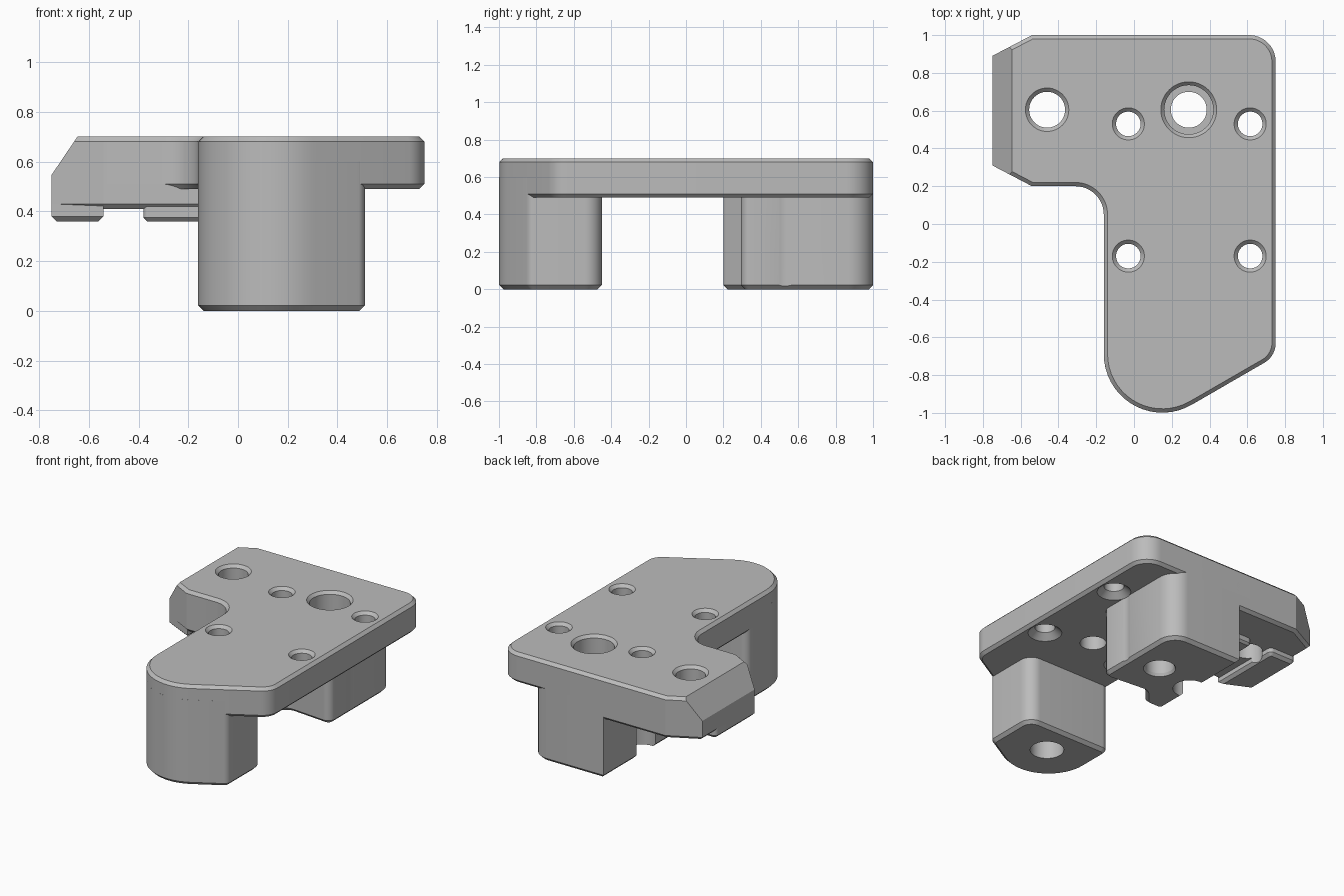
import bpy, bmesh, math
from mathutils import Vector

if "Cube" in bpy.data.objects:
    bpy.data.objects.remove(bpy.data.objects["Cube"])

grey = bpy.data.materials.new("plain_grey")
grey.use_nodes = True
grey.diffuse_color = (0.5, 0.5, 0.5, 1)
grey.node_tree.nodes["Principled BSDF"].inputs["Base Color"].default_value = (0.5, 0.5, 0.5, 1)


def add_object(name, bm):
    bmesh.ops.recalc_face_normals(bm, faces=bm.faces)
    mesh = bpy.data.meshes.new(name)
    bm.to_mesh(mesh)
    bm.free()
    mesh.materials.append(grey)
    ob = bpy.data.objects.new(name, mesh)
    bpy.context.collection.objects.link(ob)
    return ob


def rounded(corners):
    """Turn (x, y, radius) corners into an outline with filleted corners."""
    points = []
    for i, (x, y, r) in enumerate(corners):
        p = Vector((x, y))
        if r == 0:
            points.append(p)
            continue
        a = (Vector(corners[i - 1][:2]) - p).normalized()
        b = (Vector(corners[(i + 1) % len(corners)][:2]) - p).normalized()
        half = a.angle(b) / 2
        centre = p + (a + b).normalized() * r / math.sin(half)
        start = p + a * r / math.tan(half) - centre
        end = p + b * r / math.tan(half) - centre
        sweep = math.pi - 2 * half
        steps = max(3, round(sweep / math.radians(7)))
        for k in range(steps + 1):
            t = k / steps
            w0, w1 = math.sin((1 - t) * sweep), math.sin(t * sweep)
            points.append(centre + (start * w0 + end * w1) / math.sin(sweep))
    return points


def prism(name, corners, z0, z1, top=0, bottom=0):
    """Extrude an outline and chamfer its upper and lower rims."""
    bm = bmesh.new()
    base = bm.faces.new([bm.verts.new((p.x, p.y, z0)) for p in rounded(corners)])
    ext = bmesh.ops.extrude_face_region(bm, geom=[base], use_keep_orig=True)
    for v in ext["geom"]:
        if isinstance(v, bmesh.types.BMVert):
            v.co.z = z1
    bmesh.ops.recalc_face_normals(bm, faces=bm.faces)
    for z, size in ((z0, bottom), (z1, top)):
        if size:
            rim = [e for e in bm.edges if all(abs(v.co.z - z) < 1e-5 for v in e.verts)]
            bmesh.ops.bevel(bm, geom=rim, offset=size, segments=1,
                            affect='EDGES', clamp_overlap=False)
    return add_object(name, bm)


def drill(bm, x, y, profile, sides=48):
    """Add a turned cutter with the given (radius, height) profile."""
    rings = []
    for r, z in profile:
        rings.append([bm.verts.new((x + r * math.cos(k * math.tau / sides),
                                    y + r * math.sin(k * math.tau / sides), z))
                      for k in range(sides)])
    for low, high in zip(rings, rings[1:]):
        for k in range(sides):
            n = (k + 1) % sides
            bm.faces.new((low[k], low[n], high[n], high[k]))
    bm.faces.new(rings[0][::-1])
    bm.faces.new(rings[-1])


# Main plate
wing_side = [(-0.54, 1, 0), (-0.75, 0.89, 0), (-0.75, 0.31, 0), (-0.54, 0.2, 0)]
plate = prism("mounting_plate", [(0.75, 1, 0.14)] + wing_side + [
    (-0.16, 0.2, 0.15), (-0.16, -1.2255, 0.31), (0.75, -0.70, 0.12)],
    0.49, 0.70, top=0.02, bottom=0.02)

# Thicker underside of the wing, with two ribs and a slot between them
wing = prism("wing_underside", [(-0.02, 1, 0)] + wing_side + [(-0.02, 0.2, 0)],
             0.41, 0.53, bottom=0.02)
outer_rib = prism("outer_rib", [(-0.54, 0.74, 0.03), (-0.75, 0.74, 0.03),
                                (-0.75, 0.31, 0), (-0.54, 0.21, 0)],
                  0.36, 0.45, bottom=0.02)
inner_rib = prism("inner_rib", [(-0.05, 0.74, 0), (-0.38, 0.74, 0.03),
                                (-0.38, 0.21, 0.02), (-0.05, 0.21, 0)],
                  0.36, 0.45, bottom=0.015)

# Front pillar
pillar = prism("front_pillar", [(0.51, -0.45, 0.09), (-0.16, -0.45, 0.05),
                                (-0.16, -1.2255, 0.31), (0.51, -0.839, 0.05)],
               0, 0.60, bottom=0.022)

# Back block with a short leg and a curved front
block = prism("back_block", [
    (0.51, 1, 0.13), (-0.06, 1, 0), (-0.06, 0.2, 0.04), (0.07, 0.2, 0.04),
    (0.17, 0.32, 0.07), (0.51, 0.29, 0.05)], 0, 0.60, bottom=0.022)

# Holes: four screws, wing hole, stepped main hole, two blind pockets
bm = bmesh.new()
for x in (-0.03, 0.615):
    for y in (0.53, -0.17):
        drill(bm, x, y, [(0.11, -0.1), (0.11, 0.49), (0.065, 0.53),
                         (0.065, 0.68), (0.105, 0.72)])
drill(bm, -0.46, 0.605, [(0.095, 0.2), (0.095, 0.68), (0.135, 0.72)])
drill(bm, 0.29, 0.605, [(0.115, -0.02), (0.095, 0.02), (0.095, 0.25),
                        (0.13, 0.25), (0.13, 0.68), (0.166, 0.72)])
drill(bm, 0.29, -0.07, [(0.085, 0.4), (0.085, 0.6)])
drill(bm, 0.17, -0.68, [(0.11, -0.1), (0.11, 0.15)])
holes = add_object("hole_cutter", bm)

# Sloped end of the wing
bm = bmesh.new()
bmesh.ops.create_cube(bm, size=1)
slope = add_object("slope_cutter", bm)
slope.location = (-1.112, 0.6, 0.903)
slope.rotation_euler.y = math.atan2(-0.561, -0.829)
slope.scale.y = 2

parts = [plate, wing, outer_rib, inner_rib, pillar, block]
for part in parts:
    bpy.ops.object.select_all(action='DESELECT')
    part.select_set(True)
    bpy.context.view_layer.objects.active = part
    for cutter in ([slope, holes] if part is plate else [holes]):
        mod = part.modifiers.new(cutter.name, 'BOOLEAN')
        mod.operation = 'DIFFERENCE'
        mod.solver = 'EXACT'
        mod.object = cutter
        bpy.ops.object.modifier_apply(modifier=mod.name)
    bpy.ops.object.shade_smooth_by_angle(angle=math.radians(25))

for cutter in (holes, slope):
    bpy.data.objects.remove(cutter)
